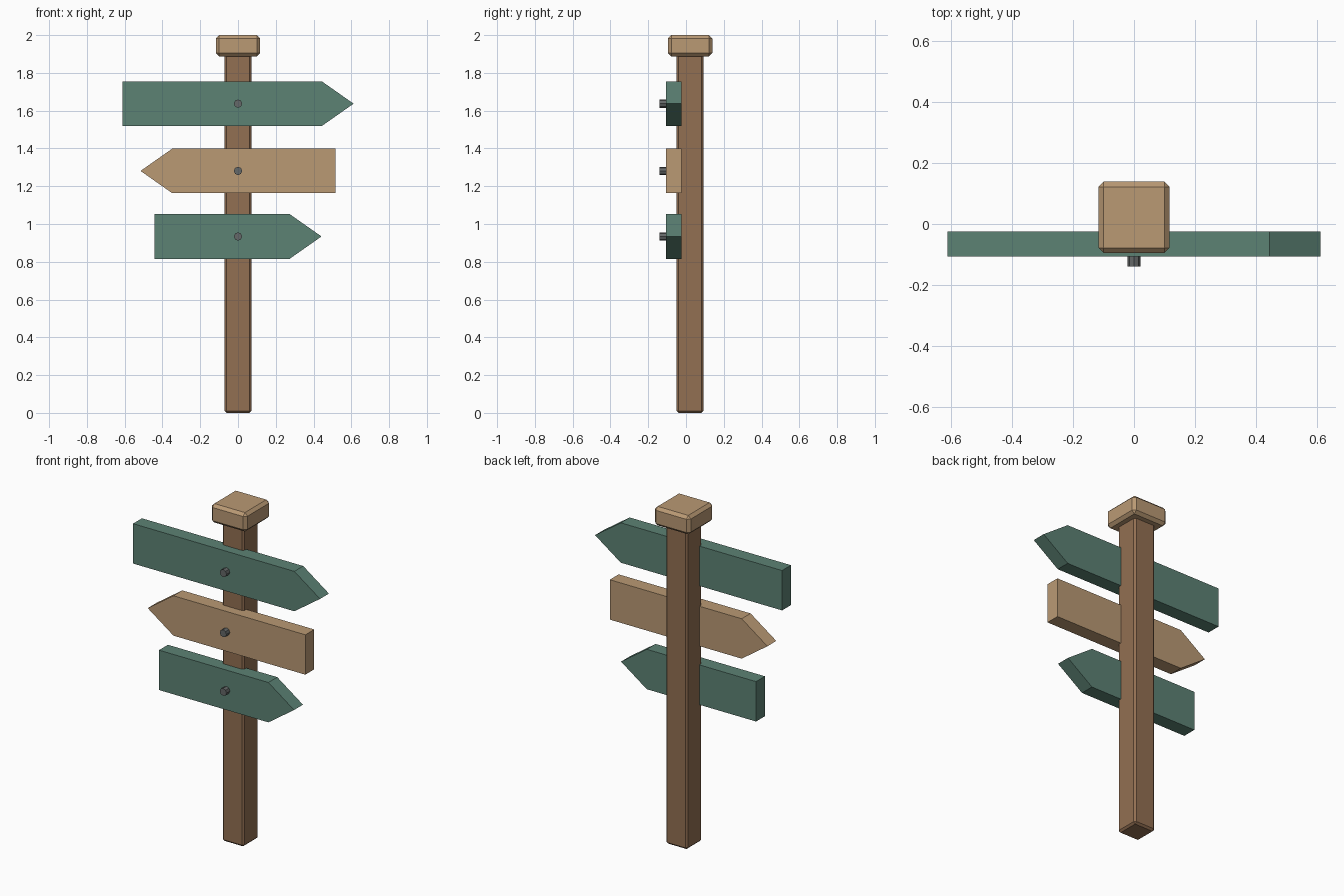
import bpy, bmesh, math
from mathutils import Matrix

if "Cube" in bpy.data.objects:
    bpy.data.objects.remove(bpy.data.objects["Cube"])


def material(name, rgb):
    m = bpy.data.materials.new(name)
    m.diffuse_color = (*rgb, 1)
    m.use_nodes = True
    m.node_tree.nodes["Principled BSDF"].inputs["Base Color"].default_value = m.diffuse_color
    return m


WOOD = material("dark_wood", (0.29, 0.16, 0.085))
PALE = material("pale_wood", (0.49, 0.32, 0.175))
GREEN = material("green_paint", (0.107, 0.223, 0.175))
METAL = material("metal", (0.13, 0.14, 0.14))


def add_object(name, bm, mat):
    bmesh.ops.recalc_face_normals(bm, faces=bm.faces)
    mesh = bpy.data.meshes.new(name)
    bm.to_mesh(mesh)
    bm.free()
    mesh.materials.append(mat)
    ob = bpy.data.objects.new(name, mesh)
    bpy.context.collection.objects.link(ob)
    return ob


def chamfered_box(name, width, z0, z1, y, chamfer, mat):
    bm = bmesh.new()
    bmesh.ops.create_cube(bm, size=1, matrix=Matrix.Translation((0, y, (z0 + z1) / 2))
                          @ Matrix.Diagonal((width, width, z1 - z0, 1)))
    ob = add_object(name, bm, mat)
    bev = ob.modifiers.new("chamfer", 'BEVEL')
    bev.width = chamfer
    bev.segments = 1


def arrow_board(name, half, z, direction, mat):
    h, tip = 0.118, 0.168
    front, back = -0.107, -0.024
    profile = [(-half, -h), (half - tip, -h), (half, 0), (half - tip, h), (-half, h)]
    bm = bmesh.new()
    face = bm.faces.new([bm.verts.new((direction * x, front, z + dz)) for x, dz in profile])
    ext = bmesh.ops.extrude_face_region(bm, geom=[face])
    verts = [v for v in ext["geom"] if isinstance(v, bmesh.types.BMVert)]
    bmesh.ops.translate(bm, verts=verts, vec=(0, back - front, 0))
    add_object(name, bm, mat)


def bolt(name, z):
    y0, y1 = -0.139, -0.095
    bm = bmesh.new()
    bmesh.ops.create_cone(bm, cap_ends=True, segments=8, radius1=0.022, radius2=0.022,
                          depth=y1 - y0,
                          matrix=Matrix.Translation((0, (y0 + y1) / 2, z))
                          @ Matrix.Rotation(math.pi / 2, 4, 'X'))
    add_object(name, bm, METAL)


# Post and its cap
chamfered_box("post", 0.143, 0.0, 1.92, 0.021, 0.011, WOOD)
chamfered_box("post_cap", 0.234, 1.888, 2.0, 0.022, 0.017, PALE)

# Direction boards, each with one bolt
boards = [("upper", 0.612, 1.637, 1, GREEN),
          ("middle", 0.516, 1.281, -1, PALE),
          ("lower", 0.442, 0.934, 1, GREEN)]
for label, half, z, direction, mat in boards:
    arrow_board(label + "_board", half, z, direction, mat)
    bolt(label + "_bolt", z)
